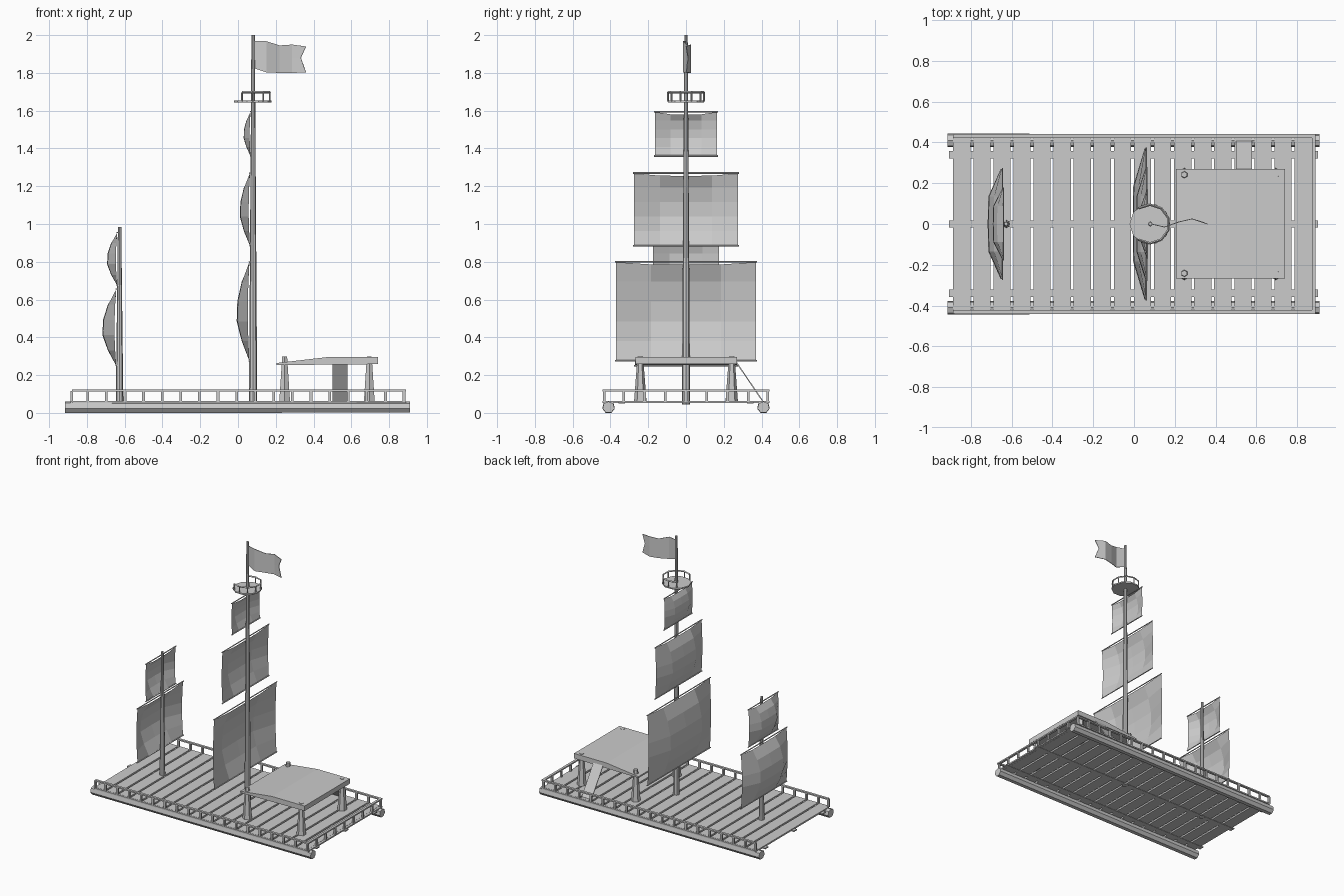
import bpy, bmesh, math
from mathutils import Vector, Matrix

if "Cube" in bpy.data.objects:
    bpy.data.objects.remove(bpy.data.objects["Cube"])

grey = bpy.data.materials.new("plain grey")
grey.use_nodes = True
COLOUR = (0.6, 0.6, 0.6, 1)
grey.diffuse_color = COLOUR
grey.node_tree.nodes["Principled BSDF"].inputs["Base Color"].default_value = COLOUR


def finish(name, bm):
    mesh = bpy.data.meshes.new(name)
    bm.to_mesh(mesh)
    bm.free()
    mesh.materials.append(grey)
    obj = bpy.data.objects.new(name, mesh)
    bpy.context.collection.objects.link(obj)
    return obj


def box(bm, low, high):
    low, high = Vector(low), Vector(high)
    mat = Matrix.Translation((low + high) / 2) @ Matrix.Diagonal((*(high - low), 1))
    bmesh.ops.create_cube(bm, size=1, matrix=mat)


def rod(bm, start, end, r1, r2=None, sides=6):
    start, end = Vector(start), Vector(end)
    axis = end - start
    mat = Matrix.Translation((start + end) / 2) @ axis.to_track_quat("Z", "Y").to_matrix().to_4x4()
    bmesh.ops.create_cone(bm, cap_ends=True, segments=sides, radius1=r1,
                          radius2=r1 if r2 is None else r2, depth=axis.length, matrix=mat)


def sheet(bm, rows):
    grid = [[bm.verts.new(p) for p in row] for row in rows]
    for a, b in zip(grid, grid[1:]):
        for i in range(len(a) - 1):
            bm.faces.new((a[i], a[i + 1], b[i + 1], b[i]))


# Floating logs along both sides
for side, label in ((-1, "right"), (1, "left")):
    bm = bmesh.new()
    rod(bm, (-0.915, side * 0.41, 0.03), (0.91, side * 0.41, 0.03), 0.034, 0.032, 7)
    for v in bm.verts:
        v.co.z = max(0, min(v.co.z, 0.06))
    finish(label + "_log", bm)

# Deck planks with narrow gaps, and the bearers that tie them together
PITCH, PLANKS, START = 0.0985, 18, -0.887
bm = bmesh.new()
for i in range(PLANKS):
    x = START + i * PITCH
    box(bm, (x, -0.43, 0.052), (x + PITCH - 0.014, 0.43, 0.064))
finish("deck_planks", bm)
bm = bmesh.new()
for y in (-0.34, 0, 0.34):
    box(bm, (-0.908, y - 0.018, 0.05), (0.903, y + 0.018, 0.058))
finish("deck_bearers", bm)

# Railings on both long sides and the right end
bm = bmesh.new()
for y in (-0.432, 0.432):
    for z in (0.058, 0.118):
        box(bm, (-0.88, y - 0.009, z - 0.005), (0.89, y + 0.009, z + 0.005))
    for i in range(PLANKS + 1):
        x = START + i * PITCH - 0.007 + (0.014 if i == 0 else 0)
        box(bm, (x - 0.007, y - 0.007, 0.06), (x + 0.007, y + 0.007, 0.116))
finish("side_railings", bm)
bm = bmesh.new()
for z in (0.058, 0.118):
    box(bm, (0.872, -0.44, z - 0.005), (0.89, 0.44, z + 0.005))
for i in range(1, 8):
    y = -0.44 + i * 0.11
    box(bm, (0.874, y - 0.007, 0.06), (0.888, y + 0.007, 0.116))
finish("end_railing", bm)

# Masts
for name, x, top, r in (("main_mast", 0.08, 2.0, 0.022), ("fore_mast", -0.627, 0.985, 0.02)):
    bm = bmesh.new()
    rod(bm, (x, 0, 0.045), (x, 0, top), r, 0.009, 8)
    finish(name, bm)

# Billowing sails, each hung between two thin yards
ROW_BULGE = (0, 0.6, 0.95, 1, 0.6, 0)
COL_BULGE = (0.12, 0.95, 1, 0.95, 0.12)


def sail(name, x, low, high, half, bulge):
    bm = bmesh.new()
    rows = []
    for j, rb in enumerate(ROW_BULGE):
        t = j / (len(ROW_BULGE) - 1)
        row = []
        for i, cb in enumerate(COL_BULGE):
            dip = 0.015 * cb if j == 0 else 0
            row.append((x - bulge * rb * cb, half * (i / 2 - 1), high - t * (high - low) - dip))
        rows.append(row)
    sheet(bm, rows)
    finish(name, bm)
    bm = bmesh.new()
    for z in (low, high):
        rod(bm, (x, -half - 0.005, z), (x, half + 0.005, z), 0.004)
    finish(name + "_yards", bm)


sail("main_lower_sail", 0.06, 0.275, 0.80, 0.37, 0.067)
sail("main_middle_sail", 0.063, 0.885, 1.27, 0.275, 0.053)
sail("main_upper_sail", 0.066, 1.36, 1.595, 0.165, 0.036)
sail("fore_lower_sail", -0.645, 0.25, 0.655, 0.27, 0.073)
sail("fore_upper_sail", -0.64, 0.675, 0.955, 0.175, 0.053)

# Lookout platform with a railing open at the left
bm = bmesh.new()
SIDES = 10
turn = Matrix.Rotation(math.pi / SIDES, 4, "Z")
bmesh.ops.create_cone(bm, cap_ends=True, segments=SIDES, radius1=0.1, radius2=0.1, depth=0.01,
                      matrix=Matrix.Translation((0.078, 0, 1.648)) @ turn)
finish("lookout_platform", bm)
bm = bmesh.new()
ring = []
for k in range(-4, 4):
    a = math.tau * (k + 0.5) / SIDES
    ring.append(Vector((0.078 + 0.095 * math.cos(a), 0.095 * math.sin(a), 1.697)))
for p in ring:
    rod(bm, p - Vector((0, 0, 0.048)), p, 0.005, sides=4)
for a, b in zip(ring, ring[1:]):
    rod(bm, a, b, 0.006, sides=4)
finish("lookout_railing", bm)

# Waving swallow-tailed flag: x, y, top, bottom for each column
bm = bmesh.new()
COLUMNS = ((0.085, 0, 1.97, 1.825), (0.15, -0.015, 1.968, 1.803), (0.22, 0.01, 1.945, 1.8),
           (0.285, 0.025, 1.95, 1.8), (0.36, 0, 1.94, 1.802))
rows = [[(x, y, hi + (lo - hi) * t) for x, y, hi, lo in COLUMNS] for t in (0, 0.5, 1)]
rows[1][-1] = (0.333, 0.01, 1.88)
sheet(bm, rows)
flag = finish("flag", bm)
mod = flag.modifiers.new("thickness", "SOLIDIFY")
mod.thickness = 0.004
mod.offset = 0

# Shelter roof, extruded from its side profile
bm = bmesh.new()
PROFILE = ((0.205, 0.253), (0.205, 0.264), (0.47, 0.295), (0.74, 0.295), (0.74, 0.258))
face = bm.faces.new([bm.verts.new((x, -0.268, z)) for x, z in PROFILE])
grown = bmesh.ops.extrude_face_region(bm, geom=[face])["geom"]
bmesh.ops.translate(bm, vec=(0, 0.538, 0), verts=[g for g in grown if isinstance(g, bmesh.types.BMVert)])
bmesh.ops.recalc_face_normals(bm, faces=bm.faces)
finish("shelter_roof", bm)

# Tapered shelter posts that poke through the roof
bm = bmesh.new()
for x in (0.247, 0.695):
    for y in (-0.242, 0.242):
        rod(bm, (x, y, 0.06), (x, y, 0.298), 0.033, 0.015, 6)
finish("shelter_posts", bm)

# Boarding plank leaning on the roof edge
bm = bmesh.new()
rows = [[(x, y, z) for x in (0.5, 0.58)] for y, z in ((0.265, 0.27), (0.405, 0.064))]
sheet(bm, rows)
plank = finish("leaning_plank", bm)
mod = plank.modifiers.new("thickness", "SOLIDIFY")
mod.thickness = 0.006
mod.offset = 0
